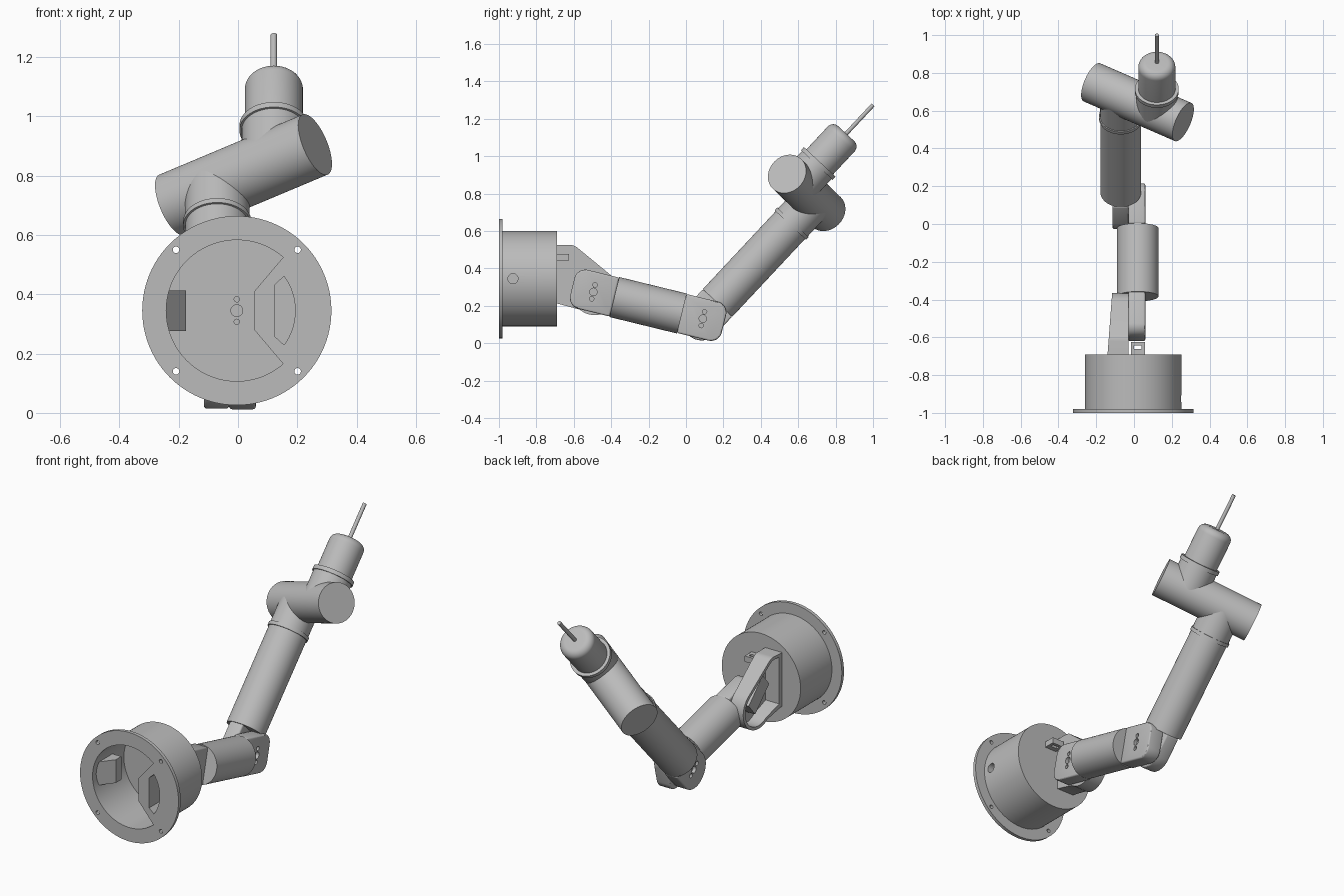
import bpy, bmesh, math
from mathutils import Vector

default_cube = bpy.data.objects.get("Cube")
if default_cube:
    bpy.data.objects.remove(default_cube, do_unlink=True)

grey = bpy.data.materials.new("matte grey")
grey.use_nodes = True
grey.diffuse_color = (0.5, 0.5, 0.5, 1)
grey.node_tree.nodes["Principled BSDF"].inputs["Base Color"].default_value = (0.5, 0.5, 0.5, 1)
X, Y = Vector((1, 0, 0)), Vector((0, 1, 0))


def finish(name, bm):
    bmesh.ops.recalc_face_normals(bm, faces=bm.faces)
    mesh = bpy.data.meshes.new(name)
    bm.to_mesh(mesh)
    bm.free()
    mesh.materials.append(grey)
    ob = bpy.data.objects.new(name, mesh)
    bpy.context.collection.objects.link(ob)
    return ob


def lathe(name, origin, direction, profile, n=64):
    """Turn (radius, distance) pairs around an axis and cap both ends."""
    bm = bmesh.new()
    turn = Vector(direction).to_track_quat('Z', 'Y')
    rings = []
    for r, s in profile:
        ring = []
        for i in range(n):
            a = math.tau * i / n
            ring.append(bm.verts.new(Vector(origin) + turn @ Vector((r * math.cos(a), r * math.sin(a), s))))
        rings.append(ring)
    for low, high in zip(rings, rings[1:]):
        for i in range(n):
            j = (i + 1) % n
            bm.faces.new((low[i], low[j], high[j], high[i]))
    bm.faces.new(rings[0])
    bm.faces.new(rings[-1])
    return finish(name, bm)


def rod(name, origin, direction, r, length, n=64):
    return lathe(name, origin, direction, [(r, 0), (r, length)], n)


def prism(name, points, lo, hi, axis=0):
    """Extrude an outline along one world axis."""
    bm = bmesh.new()
    ends = []
    for t in (lo, hi):
        ring = []
        for p in points:
            co = list(p)
            co.insert(axis, t)
            ring.append(bm.verts.new(co))
        bm.faces.new(ring)
        ends.append(ring)
    n = len(points)
    for i in range(n):
        j = (i + 1) % n
        bm.faces.new((ends[0][i], ends[0][j], ends[1][j], ends[1][i]))
    return finish(name, bm)


def rect(a0, a1, b0, b1):
    return [(a0, b0), (a1, b0), (a1, b1), (a0, b1)]


def arc(ca, cb, r, start, end, n=12):
    angles = [math.radians(start + (end - start) * i / n) for i in range(n + 1)]
    return [(ca + r * math.cos(a), cb + r * math.sin(a)) for a in angles]


def modify(ob, kind, **settings):
    mod = ob.modifiers.new(kind, kind)
    for key, value in settings.items():
        setattr(mod, key, value)
    bpy.context.view_layer.objects.active = ob
    bpy.ops.object.modifier_apply(modifier=mod.name)


def combine(ob, others, operation='DIFFERENCE'):
    for other in others:
        modify(ob, 'BOOLEAN', object=other, operation=operation, solver='EXACT')
        bpy.data.objects.remove(other, do_unlink=True)


def tongue(name, joint, u, x0, x1, outer_x, corner):
    """Flat joint end: rounded away from the link, with a pivot and two screw holes."""
    u = Vector(u)
    v = Vector((-u.y, u.x))
    half, end, inner = 0.107, 0.116, 0.116
    outline = [(inner, half)] + arc(corner - end, half - corner, corner, 90, 180)
    outline += arc(corner - end, corner - half, corner, 180, 270) + [(inner, -half)]
    ob = prism(name, [tuple(Vector(joint) + u * a + v * b) for a, b in outline], x0, x1)
    modify(ob, 'BEVEL', width=0.01, segments=3, limit_method='ANGLE', angle_limit=math.radians(60))
    holes = []
    for offset, r in ((0, 0.02), (0.038, 0.012), (-0.038, 0.012)):
        p = Vector(joint) + v * offset
        holes.append(rod("hole", (outer_x - 0.02, p.x, p.y), X, r, 0.04, 20))
    combine(ob, holes)


# Base: flanged drum with a shaped cavity and a side cable hole
cx, cz = -0.004, 0.345
base = rod("base_drum", (cx, -0.99, cz), Y, 0.255, 0.30, 96)
combine(base, [rod("flange", (cx, -1, cz), Y, 0.319, 0.02, 96)], 'UNION')
cavity = arc(cx, cz, 0.238, 49, 311, 60) + [(0.055, cz - 0.065), (0.055, cz + 0.065)]
pocket = arc(cx, cz, 0.197, -36, 36, 16) + [(0.125, cz + 0.088), (0.125, cz - 0.088)]
cutters = [prism("cavity", cavity, -1.05, -0.71, 1), prism("pocket", pocket, -1.05, -0.72, 1)]
cutters.append(rod("cable_hole", (0.16, -0.925, cz), X, 0.027, 0.2, 32))
for sx in (-1, 1):
    for sz in (-1, 1):
        cutters.append(rod("bolt_hole", (cx + sx * 0.205, -1.05, cz + sz * 0.205), Y, 0.011, 0.1, 20))
for offset, r in ((0, 0.02), (0.038, 0.009), (-0.038, 0.009)):
    cutters.append(rod("floor_hole", (cx, -0.75, cz + offset), Y, r, 0.052, 20))
combine(base, cutters)
prism("cavity_block", [(-0.245, -0.97), (-0.175, -0.88), (-0.175, -0.83), (-0.245, -0.83)],
      cz - 0.068, cz + 0.068, 2)

# Small cable lug on the back of the drum
lug = prism("cable_lug", rect(-0.017, 0.058, -0.7, -0.625), 0.443, 0.477, 2)
combine(lug, [prism("slot", rect(0.0, 0.041, -0.662, -0.642), 0.4, 0.5, 2)])

# Shoulder bracket: tapered pan, open on its right side, with the motor inside
shoulder, elbow = Vector((-0.495, 0.274)), Vector((0.09, 0.131))


def bracket_outline(inset, back):
    pts = [(back, 0.215 + inset), (back, 0.525 - inset)]
    pts += arc(-0.62, 0.465, 0.06 - inset, 90, 52, 5)
    pts += arc(shoulder.x + 0.007, shoulder.y, 0.124 - inset, 52, -130, 30)
    return pts


bracket = prism("shoulder_bracket", bracket_outline(0, -0.7), -0.14, -0.03)
for vert in bracket.data.vertices:
    if vert.co.x < -0.1:
        vert.co.x += 0.075 * (vert.co.y + 0.69)
combine(bracket, [prism("hollow", bracket_outline(0.018, -0.665), -0.2, -0.05)])
prism("shoulder_motor", [(-0.62, 0.36), (-0.56, 0.43), (-0.43, 0.3), (-0.49, 0.23)], -0.105, -0.045)

# Lower arm between shoulder and elbow
span = elbow - shoulder
along = span.normalized()
rod("lower_arm", (0.02, *(shoulder + along * 0.115)), (0, *along), 0.11, span.length - 0.23)
tongue("lower_arm_shoulder_end", shoulder, along, -0.03, 0.06, 0.06, 0.06)
tongue("lower_arm_elbow_end", elbow, -along, -0.03, 0.06, 0.06, 0.06)

# Upper arm from elbow to wrist, with a collar below the wrist
up = Vector((0, 0.683, 0.73)).normalized()
elbow_point = Vector((-0.07, *elbow))
lathe("upper_arm", elbow_point, up, [(0.108, 0.115), (0.108, 0.685), (0.115, 0.685),
                                     (0.115, 0.705), (0.109, 0.705), (0.109, 0.868)])
tongue("upper_arm_elbow_end", elbow, up.yz, -0.115, -0.03, -0.115, 0.1)

# Wrist: crosswise cylinder
wrist_left, wrist_right = Vector((0.26, 0.54, 0.905)), Vector((-0.223, 0.75, 0.702))
cross = wrist_left - wrist_right
rod("wrist", wrist_right, cross, 0.11, cross.length)

# Hand: neck, collar and rounded tool head with a thin probe
hand = wrist_right + cross * 0.712
head = [(0.109, 0), (0.109, 0.145), (0.116, 0.145), (0.116, 0.168), (0.098, 0.168)]
lathe("tool_head", hand, up, head + arc(0.058, 0.335, 0.04, 0, 90, 8))
rod("probe", hand + up * 0.36, up, 0.011, 0.225, 24)

# Shading
bpy.ops.object.select_all(action='DESELECT')
for ob in bpy.context.collection.objects:
    if ob.type == 'MESH' and grey.name in ob.data.materials:
        ob.select_set(True)
        bpy.context.view_layer.objects.active = ob
bpy.ops.object.shade_smooth_by_angle(angle=math.radians(30))
